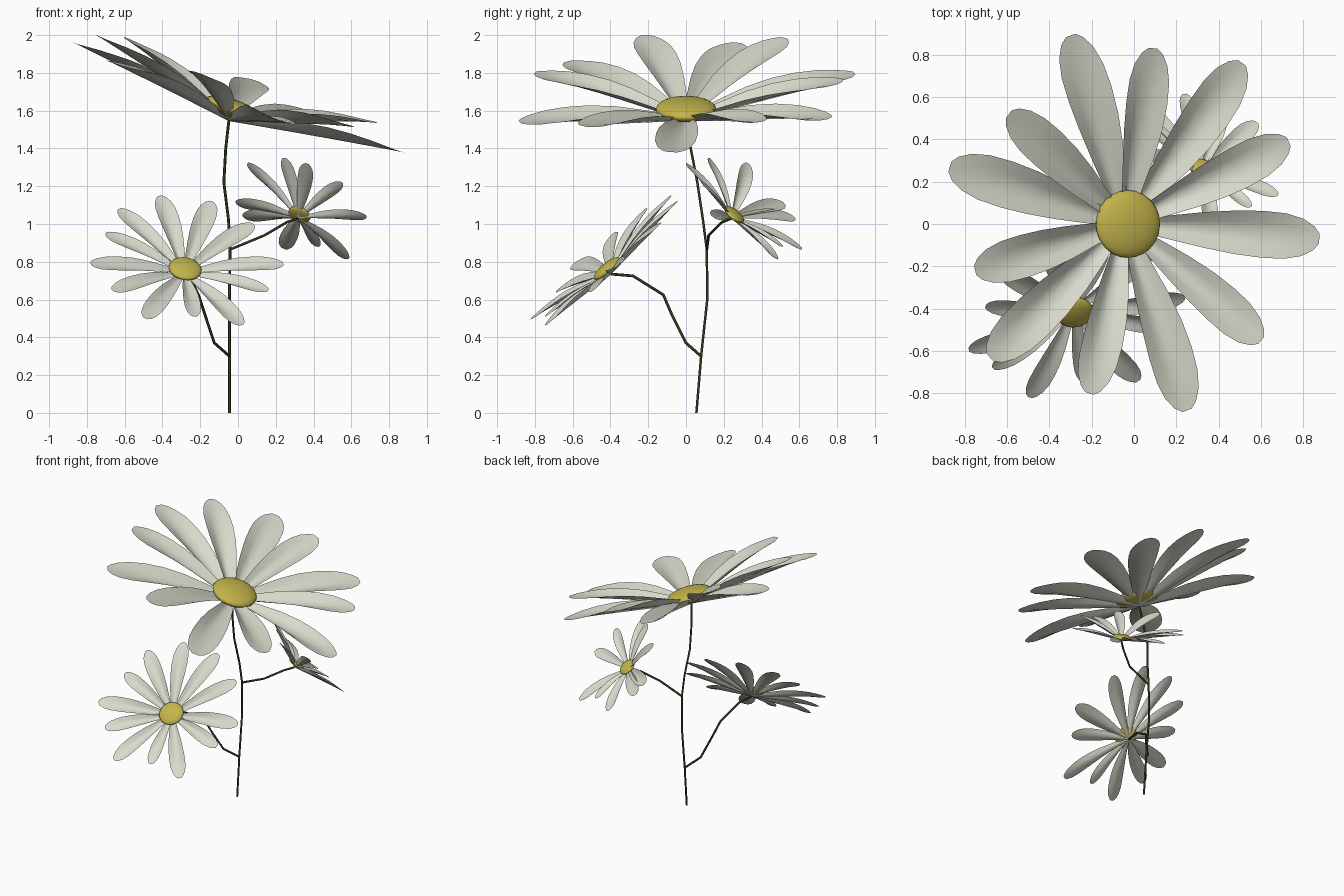
import bpy, bmesh
from mathutils import Vector

if "Cube" in bpy.data.objects:
    bpy.data.objects.remove(bpy.data.objects["Cube"])

def material(name, rgb):
    m = bpy.data.materials.new(name)
    m.diffuse_color = (*rgb, 1)
    m.use_nodes = True
    m.node_tree.nodes["Principled BSDF"].inputs["Base Color"].default_value = m.diffuse_color
    return m

WHITE = material("petal_white", (0.68, 0.7, 0.6))
YELLOW = material("centre_yellow", (0.54, 0.45, 0.07))
GREEN = material("stem_green", (0.03, 0.04, 0.012))

# half-width of a petal along its length (fraction along, fraction of full width)
OUTLINE = [(0, .18), (.1, .33), (.22, .5), (.4, .76), (.56, .93), (.7, 1),
           (.82, .97), (.91, .8), (.97, .52), (1, .22)]

def add_petal(bm, base, tip, normal, ratio):
    along = tip - base
    length = along.length
    side = normal.cross(along).normalized()
    up = along.cross(side).normalized()
    rows = []
    for t, w in OUTLINE:
        half = w * ratio * length / 2
        row = []
        for s in (-1, -.5, 0, .5, 1):
            # trough-shaped cross-section that flattens out towards the tip
            lift = .01 * length * t * (1 - t) + half * abs(s) ** 1.3 * .8 * (1 - t * t)
            row.append(bm.verts.new(base + along * t + side * half * s + up * lift))
        rows.append(row)
    for a, b in zip(rows, rows[1:]):
        for i in range(4):
            bm.faces.new((a[i], b[i], b[i + 1], a[i + 1]))

def flower(name, base, normal, radius, tips, ratio):
    base, normal = Vector(base), Vector(normal).normalized()
    # petals
    bm = bmesh.new()
    for tip in tips:
        add_petal(bm, base, Vector(tip), normal, ratio)
    for f in bm.faces:
        f.smooth = True
        f.normal_update()
        if f.normal.dot(normal) < 0:
            f.normal_flip()
    mesh = bpy.data.meshes.new(name + "_petals")
    bm.to_mesh(mesh)
    bm.free()
    mesh.materials.append(WHITE)
    bpy.context.collection.objects.link(bpy.data.objects.new(name + "_petals", mesh))
    # domed centre
    bpy.ops.mesh.primitive_uv_sphere_add(segments=24, ring_count=12, radius=1,
                                         location=base + normal * radius * .42)
    disc = bpy.context.object
    disc.name = name + "_centre"
    disc.scale = (radius, radius, radius * .32)
    disc.rotation_euler = normal.to_track_quat('Z', 'Y').to_euler()
    disc.data.materials.append(YELLOW)
    bpy.ops.object.shade_smooth()

def on_cup(base, normal, height, xz):
    # tips given in the front view, depth found from the flower's tilt
    n = Vector(normal).normalized()
    out = []
    for x, z in xz:
        y = base[1] + (height - n.x * (x - base[0]) - n.z * (z - base[2])) / n.y
        out.append((x, y, z))
    return out

def stem(name, points, radius=.0075):
    c = bpy.data.curves.new(name, 'CURVE')
    c.dimensions = '3D'
    c.bevel_depth = radius
    c.bevel_resolution = 1
    c.use_fill_caps = True
    s = c.splines.new('POLY')
    s.points.add(len(points) - 1)
    for p, co in zip(s.points, points):
        p.co = (*co, 1)
    c.materials.append(GREEN)
    bpy.context.collection.objects.link(bpy.data.objects.new(name, c))

# large top flower
flower("top_flower", (-.05, 0, 1.545), (.317, 0, .948), .16,
       [(-.3, .89, 1.8), (.09, .83, 1.76), (.51, .76, 1.56), (.73, .39, 1.54),
        (.875, -.07, 1.38), (.6, -.55, 1.52), (.25, -.88, 1.54), (-.21, -.8, 1.8),
        (-.68, -.63, 1.86), (-.75, -.22, 2.0), (-.87, .27, 1.96), (-.59, .52, 1.985)], .235)

# front left flower
b2, n2 = (-.285, -.395, .735), (.15, -.64, .76)
flower("front_flower", b2, n2, .088,
       on_cup(b2, n2, .095, [(-.78, .79), (-.7, .95), (-.63, 1.08), (-.41, 1.15)])
       + on_cup(b2, n2, .09, [(-.14, 1.12), (.08, 1.0), (.24, .79)])
       + on_cup(b2, n2, .062, [(.16, .65), (.02, .465), (-.23, .51), (-.49, .5),
                               (-.665, .65)]), .21)

# small back right flower
b3, n3 = (.317, .24, 1.03), (.32, .58, .74)
flower("back_flower", b3, n3, .062,
       [(.05, .33, 1.32), (.245, .12, 1.35), (.365, 0, 1.32), (.55, .08, 1.22),
        (.68, .14, 1.04), (.58, .48, .815), (.24, .615, .87),
        (-.01, .52, 1.11), (.03, .575, 1.035)]
       + on_cup(b3, n3, .08, [(.42, .88)]), .22)

# stems
stem("main_stem", [(-.045, .055, 0), (-.045, .08, .3), (-.045, .113, .605), (-.042, .11, .865),
                   (-.05, .09, 1.02), (-.075, .06, 1.22), (-.065, .025, 1.4), (-.047, 0, 1.56)])
stem("front_branch", [(-.045, .08, .3), (-.125, 0, .37), (-.175, -.075, .52), (-.21, -.12, .625),
                      (-.26, -.28, .725), b2])
stem("back_branch", [(-.042, .11, .865), (.14, .12, .94), (.26, .19, 1.01), b3])
